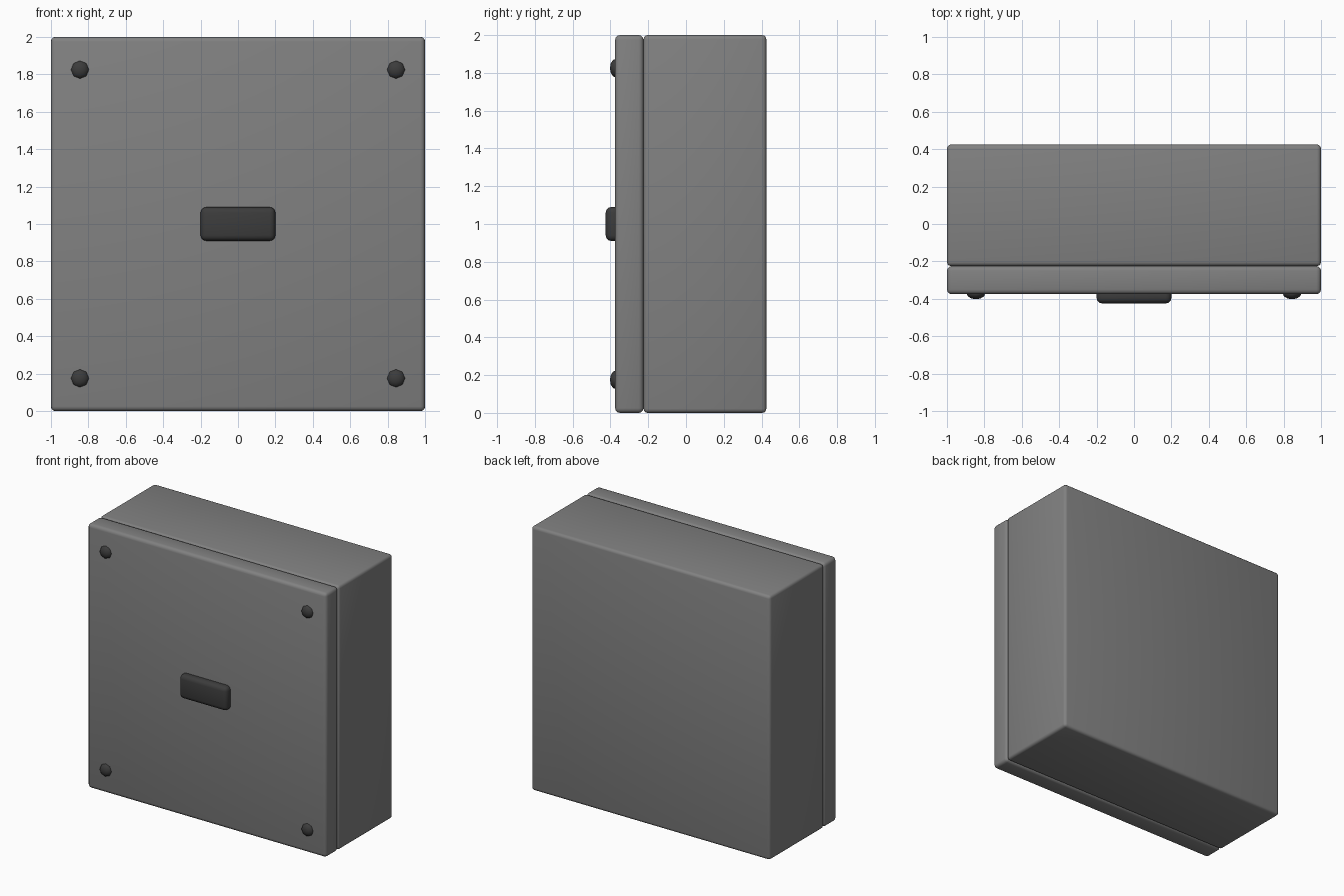
import bpy
import math

if "Cube" in bpy.data.objects:
    bpy.data.objects.remove(bpy.data.objects["Cube"])


def material(name, value):
    mat = bpy.data.materials.new(name)
    mat.diffuse_color = (value, value, value, 1)
    mat.use_nodes = True
    mat.node_tree.nodes["Principled BSDF"].inputs["Base Color"].default_value = mat.diffuse_color
    return mat


case_grey = material("case_grey", 0.22)
dark_grey = material("dark_grey", 0.045)


def rounded_box(name, low, high, bevel, mat, segments=3):
    centre = [(a + b) / 2 for a, b in zip(low, high)]
    bpy.ops.mesh.primitive_cube_add(size=1, location=centre)
    ob = bpy.context.object
    ob.name = name
    ob.scale = [b - a for a, b in zip(low, high)]
    bpy.ops.object.transform_apply(location=False, rotation=False, scale=True)
    mod = ob.modifiers.new("Bevel", 'BEVEL')
    mod.width = bevel
    mod.segments = segments
    bpy.ops.object.modifier_apply(modifier=mod.name)
    ob.data.materials.append(mat)
    bpy.ops.object.shade_smooth_by_angle(angle=math.radians(40))
    return ob


# Cabinet body and front panel, meeting in a shallow rounded seam
rounded_box("cabinet_body", (-1, -0.225, 0), (1, 0.425, 2), 0.022, case_grey)
rounded_box("front_panel", (-1, -0.375, 0), (1, -0.225, 2), 0.025, case_grey)

# Handle in the middle of the panel
rounded_box("handle", (-0.2, -0.425, 0.91), (0.2, -0.345, 1.09), 0.03, dark_grey)

# Low-poly domed screws in the four corners
for side, x in (("left", -0.845), ("right", 0.845)):
    for level, z in (("lower", 0.175), ("upper", 1.825)):
        bpy.ops.mesh.primitive_uv_sphere_add(
            segments=8, ring_count=6, radius=0.05,
            location=(x, -0.37, z), rotation=(math.pi / 2, 0, 0))
        screw = bpy.context.object
        screw.name = f"screw_{level}_{side}"
        screw.scale = (1, 1, 0.65)
        screw.data.materials.append(dark_grey)
        bpy.ops.object.shade_smooth()
